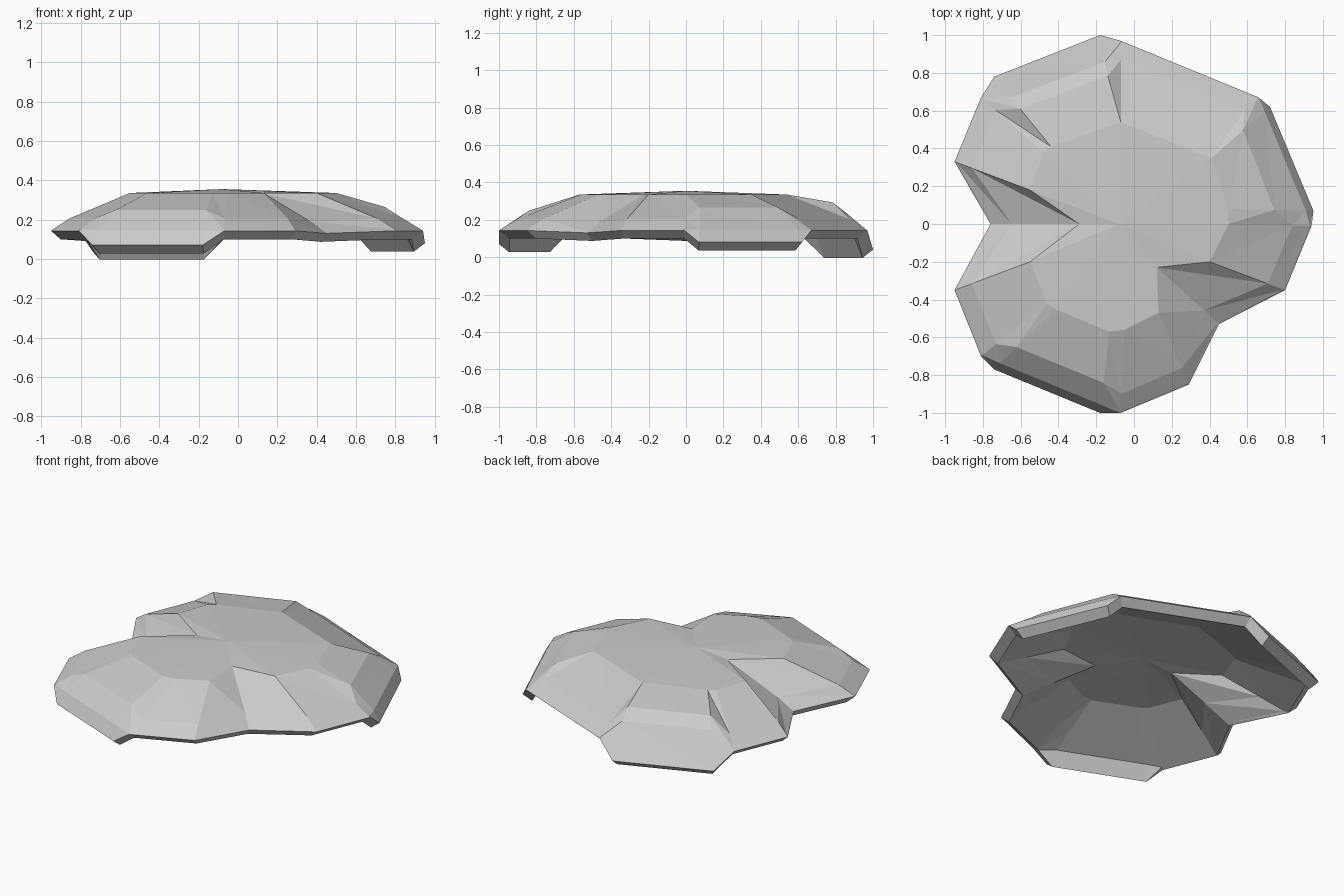
import bpy, bmesh
from mathutils import Vector

if "Cube" in bpy.data.objects:
    bpy.data.objects.remove(bpy.data.objects["Cube"])

# Spokes round the pad: shoulder x, y, rim x, y, kind
# kind: r = plain rim, v = notch valley, a number = rim height of a turned-down flap
spokes = [
    (.50, .00, .94, -.01, "r"), (.50, .08, .95, .07, .08),
    (.41, .35, .72, .62, .08), (.33, .38, .66, .67, "r"),
    (-.07, .54, -.07, .97, "r"), (-.09, .53, -.18, 1.0, .04),
    (-.44, .41, -.74, .78, .04), (-.48, .38, -.81, .67, "r"),
    (-.55, .18, -.95, .33, "r"), (-.29, .00, -.76, .00, "v"),
    (-.55, -.20, -.95, -.35, "r"), (-.46, -.42, -.81, -.70, "r"),
    (-.42, -.45, -.74, -.77, .07), (-.13, -.57, -.18, -1.0, .07),
    (-.05, -.56, -.07, -1.0, "r"), (.13, -.47, .29, -.85, "r"),
    (.12, -.23, .45, -.53, "v"), (.40, -.20, .80, -.35, "r"),
]
centre = Vector((-.08, 0, .355))
# Two bends between shoulder and rim: (fraction outwards, height)
bends = {
    "r": ((.77, .205), (.98, .149)), "v": ((.76, .19), (.98, .135)),
    .04: ((.54, .293), (.7, .235)),
    .07: ((.63, .248), (.9, .148)), .08: ((.54, .265), (.91, .148)),
}


def spoke_points(mx, my, rx, ry, kind):
    rim_z = {"r": .143, "v": .13}.get(kind, kind)
    m, r = Vector((mx, my)), Vector((rx, ry))
    middle = [m.lerp(r, t).to_3d() + Vector((0, 0, z)) for t, z in bends[kind]]
    return [Vector((mx, my, .335)), *middle, Vector((rx, ry, rim_z))]


def underside(p, drop=.043):
    # inset and lowered copy gives the thick bevelled edge
    return Vector((centre.x + (p.x - centre.x) * .945, p.y * .945, p.z - drop))


def under_points(points, kind):
    # the underside runs straight from shoulder to edge, flaps keep a lip
    m, r = underside(points[0], .06), underside(points[3])
    flap = not isinstance(kind, str)
    lip = m.lerp(r, .88 if flap else .95)
    if flap:
        lip.z = .115
    return [m, m.lerp(lip, .6), lip, r]


bm = bmesh.new()
pts = [spoke_points(*s) for s in spokes]
top = [[bm.verts.new(p) for p in s] for s in pts]
low = [[bm.verts.new(p) for p in under_points(q, s[4])] for q, s in zip(pts, spokes)]
apex, under = bm.verts.new(centre), bm.verts.new(underside(centre, .06))


def patch(a0, a1, b1, b0, diagonal):
    # one quad as two triangles, split from a0 to b1 or from a1 to b0
    if diagonal == "out":
        faces = ((a0, a1, b1), (a0, b1, b0))
    else:
        faces = ((a0, a1, b0), (a1, b1, b0))
    for f in faces:
        bm.faces.new(f)


# Top surface, underside and edge wall
n = len(spokes)
for i in range(n):
    j = (i + 1) % n
    before_left_notch = spokes[j][4] == "v" and spokes[j][0] < 0
    for ring, hub in ((top, apex), (low, under)):
        a, b = ring[i], ring[j]
        bm.faces.new((hub, a[0], b[0]))
        for k in range(3):
            patch(a[k], a[k + 1], b[k + 1], b[k], "in" if before_left_notch else "out")
    bm.faces.new((top[i][3], low[i][3], low[j][3], top[j][3]))
bmesh.ops.recalc_face_normals(bm, faces=bm.faces)

mesh = bpy.data.meshes.new("leaf_pad")
bm.to_mesh(mesh)
bm.free()
bpy.context.collection.objects.link(bpy.data.objects.new("leaf_pad", mesh))
